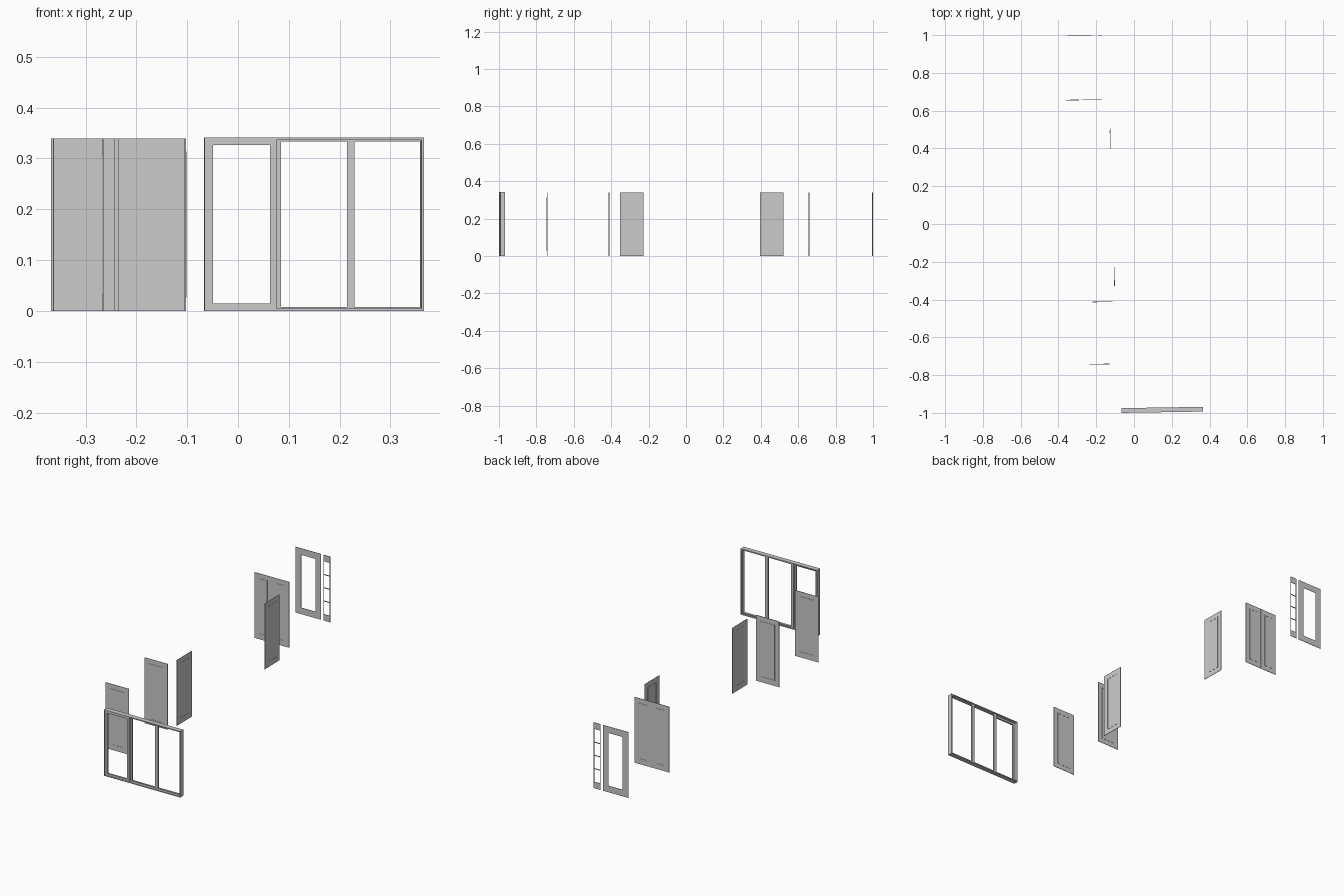
import bpy, bmesh, math
from mathutils import Matrix

if "Cube" in bpy.data.objects:
    bpy.data.objects.remove(bpy.data.objects["Cube"])

TILT = math.radians(0.9)   # the whole layout is turned very slightly
H = 0.339                  # leaf height


def make(name, boxes, x, y, angle=0.0):
    """One object from boxes (x0, x1, y0, y1, z0, z1) placed at x, y."""
    bm = bmesh.new()
    for x0, x1, y0, y1, z0, z1 in boxes:
        m = Matrix.Translation(((x0 + x1) / 2, (y0 + y1) / 2, (z0 + z1) / 2))
        m = m @ Matrix.Diagonal((x1 - x0, y1 - y0, z1 - z0, 1))
        bmesh.ops.create_cube(bm, size=1, matrix=m)
    me = bpy.data.meshes.new(name)
    bm.to_mesh(me)
    bm.free()
    ob = bpy.data.objects.new(name, me)
    ob.location = (x, y, 0)
    ob.rotation_euler.z = TILT + angle
    bpy.context.collection.objects.link(ob)
    return ob


def ring(x0, x1, z0, z1, side, rail, y0, y1):
    """Rectangular frame: two stiles and two rails."""
    return [(x0, x0 + side, y0, y1, z0, z1),
            (x1 - side, x1, y0, y1, z0, z1),
            (x0 + side, x1 - side, y0, y1, z0, z0 + rail),
            (x0 + side, x1 - side, y0, y1, z1 - rail, z1)]


def panel_door(name, x, y, width, angle=0.0):
    """Thin leaf with a fine rectangular moulding on both faces."""
    w = width / 2
    boxes = [(-w, w, -0.001, 0.001, 0, H)]
    boxes += ring(-w + 0.025, w - 0.025, 0.026, 0.314, 0.003, 0.003, -0.002, 0.002)
    make(name, boxes, x, y, angle)


# single panel doors
panel_door("front_door_leaf", -0.170, -0.742, 0.132)
panel_door("middle_door_leaf", -0.179, -0.412, 0.130)
panel_door("side_door_leaf_front", -0.104, -0.290, 0.124, math.pi / 2)
panel_door("side_door_leaf_back", -0.126, 0.458, 0.124, math.pi / 2)

# double door
for name, x in (("double_door_left", -0.315), ("double_door_right", -0.217)):
    panel_door(name, x, 0.657 + (x + 0.266) * TILT, 0.097)

# open-framed back door and its sidelight
make("back_door_frame", ring(-0.072, 0.072, 0, H, 0.032, 0.033, -0.001, 0.001),
     -0.296, 0.9965)
side = ring(-0.019, 0.019, 0, H, 0.003, 0.033, -0.001, 0.001)
for i in range(1, 4):
    z = 0.033 + i * (H - 0.066) / 4
    side.append((-0.016, 0.016, -0.001, 0.001, z - 0.002, z + 0.002))
make("sidelight_frame", side, -0.191, 0.9982)

# sliding window door: outer frame, sliding sash, fixed mullions
cx, cy = 0.1495, -0.984
hw = 0.216
make("slider_outer_frame",
     ring(-hw, hw, 0, 0.341, 0.005, 0.005, -0.0125, 0.0125), cx, cy)
make("slider_sash",
     ring(-0.211, -0.074, 0.005, 0.336, 0.0125, 0.010, -0.010, -0.001), cx, cy)
make("slider_mullions",
     [(-0.081, -0.065, 0.001, 0.010, 0.005, 0.336),
      (0.065, 0.080, 0.001, 0.010, 0.005, 0.336)]
     + ring(-0.081, 0.2115, 0.003, 0.338, 0.003, 0.005, 0.001, 0.010), cx, cy)
